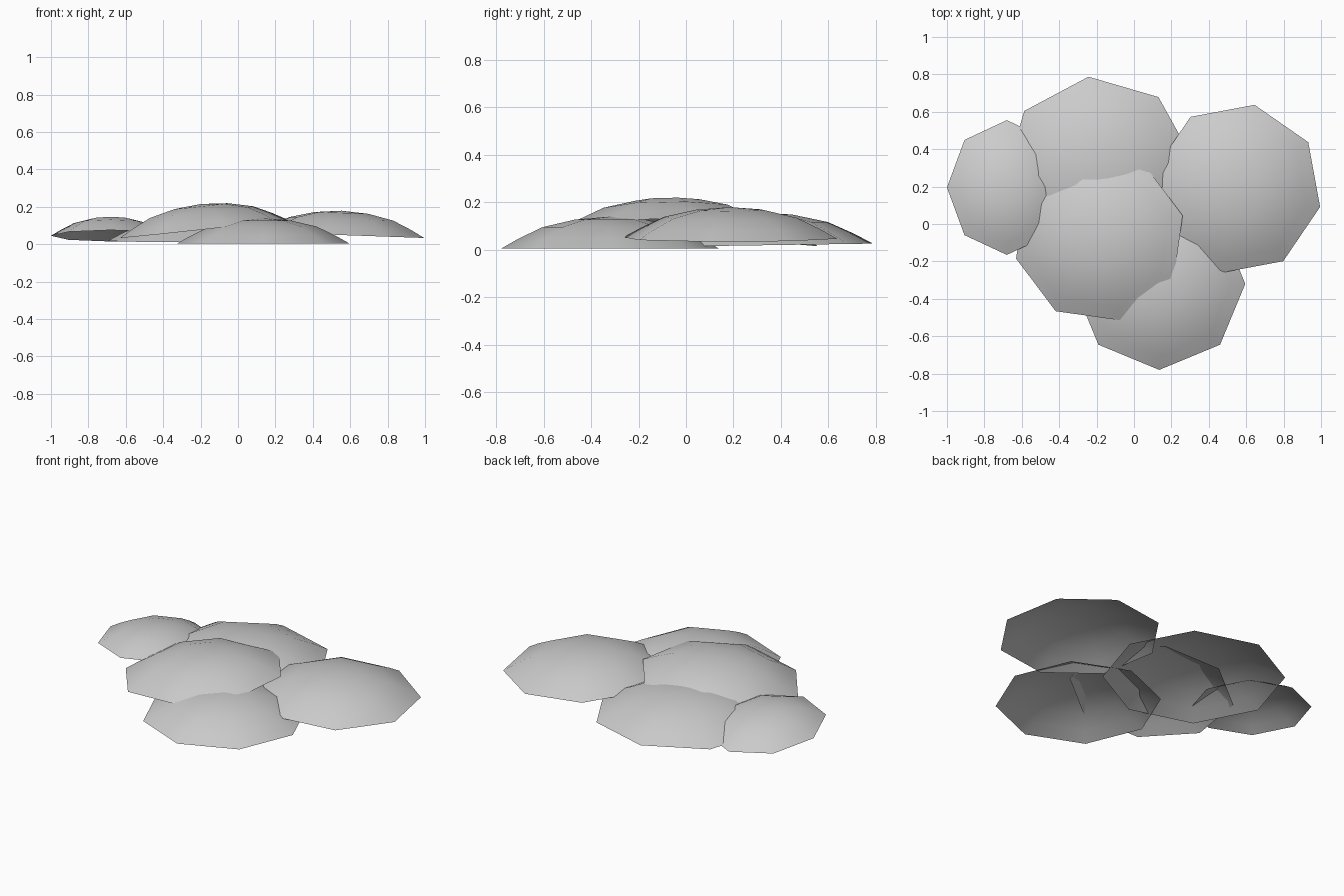
import bpy
import bmesh
from math import sin, cos, radians

cube = bpy.data.objects.get("Cube")
if cube:
    bpy.data.objects.remove(cube)

# Single grey colour
grey = bpy.data.materials.new("stone_grey")
grey.use_nodes = True
colour = (0.6, 0.6, 0.6, 1)
grey.diffuse_color = colour
grey.node_tree.nodes["Principled BSDF"].inputs["Base Color"].default_value = colour

SIDES = 8
# Dome profile: fraction of radius, fraction of height
RINGS = [(1, 0), (0.84, 0.31), (0.62, 0.67), (0.32, 0.91)]


def cap(name, centre, radius, height, turn, tilt):
    """Open eight-sided dome whose rim leans by the x and y slopes."""
    bm = bmesh.new()
    cx, cy, cz = centre

    def vert(x, y, h):
        # the crown shifts slightly with the lean
        return bm.verts.new((cx + x - tilt[0] * h, cy + y - tilt[1] * h,
                             cz + tilt[0] * x + tilt[1] * y + h))

    rings = []
    for r, h in RINGS:
        angles = [radians(turn + i * 360 / SIDES) for i in range(SIDES)]
        rings.append([vert(radius[0] * r * cos(a), radius[1] * r * sin(a), height * h)
                      for a in angles])
    top = vert(0, 0, height)
    for i in range(SIDES):
        j = (i + 1) % SIDES
        for low, high in zip(rings, rings[1:]):
            bm.faces.new((low[i], low[j], high[j], high[i]))
        bm.faces.new((rings[-1][i], rings[-1][j], top))
    for face in bm.faces:
        face.smooth = True
    mesh = bpy.data.meshes.new(name)
    bm.to_mesh(mesh)
    bm.free()
    mesh.materials.append(grey)
    bpy.context.collection.objects.link(bpy.data.objects.new(name, mesh))


# Overlapping caps
cap("centre_cap", (-0.185, -0.07, 0.083), (0.46, 0.46), 0.132, 14.5, (0.11, 0.01))
cap("front_cap", (0.135, -0.32, 0.004), (0.46, 0.46), 0.135, 0, (0, 0))
cap("left_cap", (0.55, 0.187, 0.049), (0.455, 0.46), 0.13, 33, (-0.035, 0))
cap("back_cap", (-0.19, 0.29, 0.018), (0.51, 0.5), 0.14, 96, (0, 0.015))
cap("right_cap", (-0.68, 0.195, 0.045), (0.32, 0.36), 0.1, 0, (0, -0.085))
